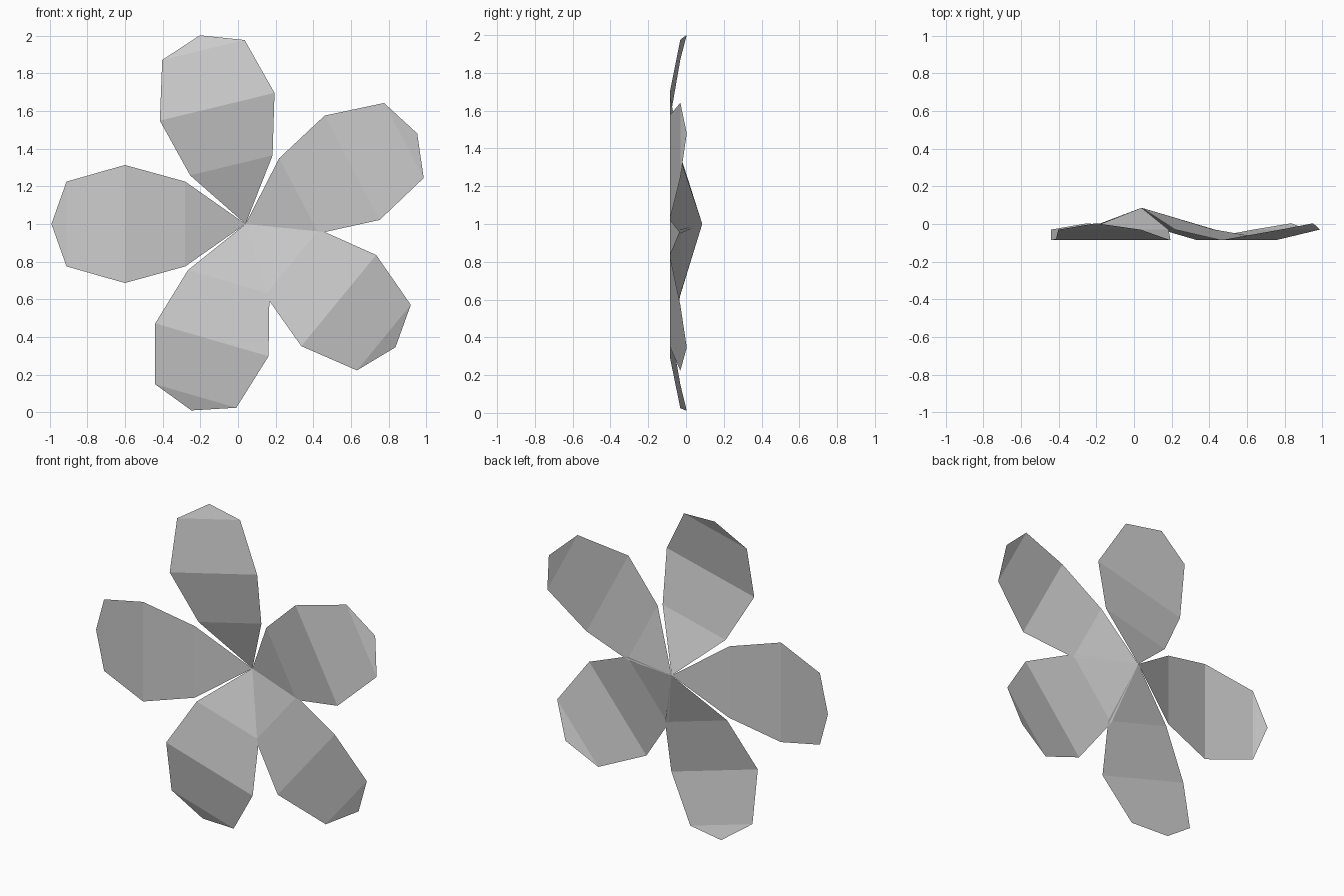
import bpy
import math

if "Cube" in bpy.data.objects:
    bpy.data.objects.remove(bpy.data.objects["Cube"])

CENTRE = (0.04, 0.086, 1.0)
# stations along a petal: distance from centre, depth y, half width
STATIONS = [(0.32, -0.03, 0.225), (0.64, -0.086, 0.313), (0.95, -0.03, 0.225)]
TIP = (1.03, 0.004)


def petal(name, degrees):
    """Thin folded petal radiating from the flower centre in the xz plane."""
    c, s = math.cos(math.radians(degrees)), math.sin(math.radians(degrees))

    def point(r, y, w):
        return (CENTRE[0] + r * c - w * s, y, CENTRE[2] + r * s + w * c)

    verts = [CENTRE]
    for r, y, w in STATIONS:
        verts += [point(r, y, -w), point(r, y, w)]
    verts.append(point(TIP[0], TIP[1], 0))
    faces = [(0, 1, 2), (1, 3, 4, 2), (3, 5, 6, 4), (5, 7, 6)]
    mesh = bpy.data.meshes.new(name)
    mesh.from_pydata(verts, [], faces)
    mesh.update()
    obj = bpy.data.objects.new(name, mesh)
    bpy.context.collection.objects.link(obj)
    return obj


# five unevenly spread petals
for name, angle in [("petal_left", 180), ("petal_top", 103.6),
                    ("petal_upper_right", 27.8), ("petal_lower_right", -39.4),
                    ("petal_bottom", -106.2)]:
    petal(name, angle)
